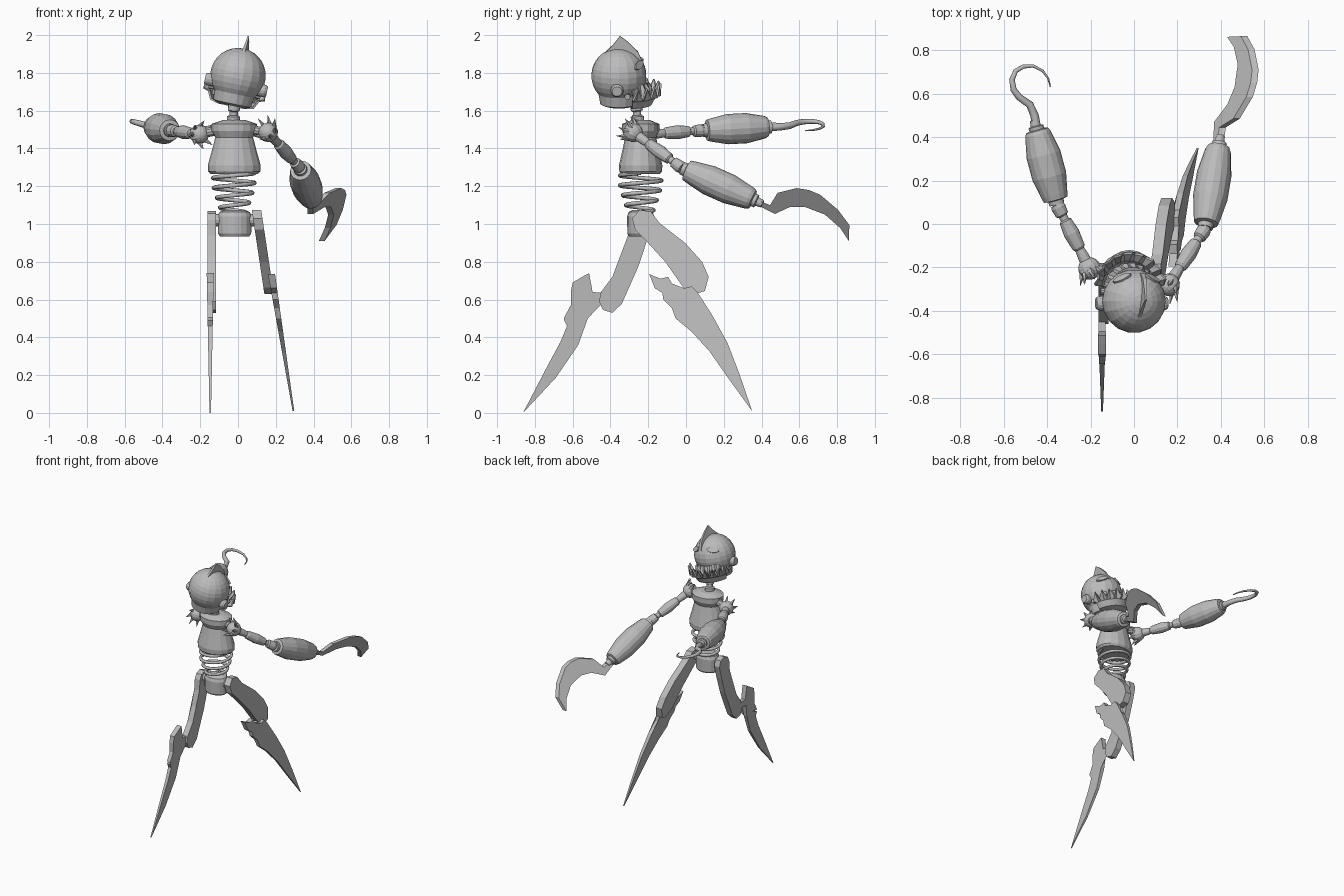
import bpy, bmesh, math
from mathutils import Vector, Matrix

cube = bpy.data.objects.get("Cube")
if cube:
    bpy.data.objects.remove(cube, do_unlink=True)

GREY = (0.5, 0.5, 0.5, 1)
grey = bpy.data.materials.new("grey")
grey.use_nodes = True
grey.diffuse_color = GREY
grey.node_tree.nodes["Principled BSDF"].inputs["Base Color"].default_value = GREY


def finish(name, bm, matrix=None):
    bmesh.ops.recalc_face_normals(bm, faces=bm.faces)
    mesh = bpy.data.meshes.new(name)
    bm.to_mesh(mesh)
    bm.free()
    mesh.materials.append(grey)
    obj = bpy.data.objects.new(name, mesh)
    bpy.context.scene.collection.objects.link(obj)
    if matrix:
        obj.matrix_world = matrix
    return obj


def lathe(name, profile, a, b, sides=16, squash=1.0, matrix=None):
    """Turn (t, radius) pairs around the axis a-b, capped at both ends."""
    a, b = Vector(a), Vector(b)
    turn = (b - a).to_track_quat('Z', 'Y')
    bm = bmesh.new()
    rings = []
    for t, r in profile:
        ring = []
        for i in range(sides):
            ang = math.tau * i / sides
            p = Vector((r * math.cos(ang), r * squash * math.sin(ang), 0))
            ring.append(bm.verts.new(a.lerp(b, t) + turn @ p))
        rings.append(ring)
    for lo, hi in zip(rings, rings[1:]):
        for i in range(sides):
            j = (i + 1) % sides
            bm.faces.new((lo[i], lo[j], hi[j], hi[i]))
    bm.faces.new(rings[0])
    bm.faces.new(rings[-1])
    return finish(name, bm, matrix)


def plate(name, outline, x_at, thick_at, matrix=None):
    """Flat blade from a (y, z) outline; x and thickness follow y and z."""
    bm = bmesh.new()
    sides = [[bm.verts.new((x_at(y, z) + s * thick_at(y, z) / 2, y, z))
              for y, z in outline] for s in (-1, 1)]
    n = len(outline)
    for i in range(n):
        j = (i + 1) % n
        bm.faces.new((sides[0][i], sides[0][j], sides[1][j], sides[1][i]))
    caps = [bm.faces.new(s) for s in sides]
    bmesh.ops.triangulate(bm, faces=caps)
    return finish(name, bm, matrix)


def wire(name, points, radii, depth):
    cu = bpy.data.curves.new(name, 'CURVE')
    cu.dimensions = '3D'
    cu.bevel_depth = depth
    cu.bevel_resolution = 2
    cu.use_fill_caps = True
    sp = cu.splines.new('POLY')
    sp.points.add(len(points) - 1)
    for pt, co, r in zip(sp.points, points, radii):
        pt.co = (*co, 1)
        pt.radius = r
    cu.materials.append(grey)
    obj = bpy.data.objects.new(name, cu)
    bpy.context.scene.collection.objects.link(obj)


# Torso, neck, spring waist and pelvis
lathe("torso", [(0, .125), (.05, .138), (.16, .14), (.45, .117), (.68, .1),
                (.8, .12), (.93, .12), (1, .06)],
      (-.02, -.24, 1.265), (-.02, -.24, 1.55), squash=.82)
lathe("neck", [(0, .035), (.3, .035), (.35, .022), (.5, .022), (.55, .032), (1, .03)],
      (-.025, -.255, 1.53), (-.02, -.265, 1.66), 12)
steps, turns = 80, 4
coil = []
for i in range(steps + 1):
    f = i / steps
    r = .065 + .045 * min(1, f * 1.5)
    ang = math.tau * turns * f
    coil.append((-.022 + r * math.cos(ang), -.24 + r * math.sin(ang), 1.06 + .21 * f))
wire("waist_spring", coil, [1] * len(coil), .011)
lathe("pelvis", [(0, .078), (.1, .088), (.75, .09), (.92, .08), (1, .05)],
      (-.018, -.24, .935), (-.018, -.24, 1.075), squash=.8)
lathe("hip_axle", [(0, .032), (1, .032)], (-.13, -.24, 1.02), (.1, -.24, 1.02), 12)

# Head, tilted to one side
head_m = Matrix.Translation((0, -.355, 1.785)) @ Matrix.Rotation(math.radians(12), 4, 'Y')
R = .147
skull = [(math.sin(math.radians(e)), R * math.cos(math.radians(e)))
         for e in range(-42, 90, 12)] + [(1, .003)]
skull = [(-1.1, .075), (-1.03, .1)] + skull
lathe("skull", skull, (0, 0, 0), (0, 0, R), 18, matrix=head_m)
plate("head_fin", [(-.09, .09), (-.075, .125), (-.03, .17), (.005, .217), (.05, .185),
                   (.1, .135), (.13, .07), (.1, .06)],
      lambda y, z: .01 + y * .12, lambda y, z: .008 + .1 * max(0, .217 - z), head_m)
for side, tag in ((-1, "right"), (1, "left")):
    lathe(tag + "_ear", [(0, .034), (.8, .034), (1, .026)], (side * .1, -.01, -.05),
          (side * .168, -.01, -.05), 14, matrix=head_m)
    lathe(tag + "_jaw_pivot", [(0, .015), (1, .015)], (side * .09, .045, -.085),
          (side * .14, .045, -.085), 10, matrix=head_m)
    # Almond eye lying on the skull
    almond = []
    for i in range(12):
        ang = math.tau * i / 12
        almond.append((.045 * math.cos(ang), .02 * math.sin(ang) * abs(math.sin(ang)) ** .4))
    spot = Vector((side * .5, .74, .5)).normalized() * (R - .002)
    eye_m = (Matrix.Translation(spot) @ spot.to_track_quat('X', 'Z').to_matrix().to_4x4()
             @ Matrix.Rotation(side * .3, 4, 'X'))
    plate(tag + "_eye", almond, lambda y, z: 0, lambda y, z: .014, head_m @ eye_m)


def fang_band(name, rows, count=9, spread=1.45):
    """Bent band; rows hold (radius, z at valleys, z at points)."""
    bm = bmesh.new()
    n = 2 * count
    grid = []
    for r, z_even, z_odd in rows:
        line = []
        for i in range(n + 1):
            ang = spread * (2 * i / n - 1)
            line.append(bm.verts.new((r * math.sin(ang), .055 + r * math.cos(ang),
                                      z_odd if i % 2 else z_even)))
        grid.append(line)
    for lo, hi in zip(grid, grid[1:]):
        for i in range(n):
            bm.faces.new((lo[i], lo[i + 1], hi[i + 1], hi[i]))
    obj = finish(name, bm, head_m)
    mod = obj.modifiers.new("thickness", 'SOLIDIFY')
    mod.thickness = .012
    mod.offset = 0


fang_band("lower_jaw_fangs", [(.07, -.16, -.16), (.115, -.15, -.15), (.135, -.11, -.11),
                              (.165, -.1, -.04)])
fang_band("upper_fangs", [(.095, -.035, -.035), (.115, -.06, -.125)])

# Arms: spiked shoulder, jointed upper arm and swollen forearm
UPPER = [(0, .03), (.2, .026), (.3, .022), (.33, .03), (.55, .037), (.74, .029),
         (.76, .02), (.82, .02), (.84, .03), (.95, .034), (1, .03)]
FORE = [(0, .035), (.05, .036), (.06, .056), (.12, .062), (.35, .08), (.62, .08),
        (.88, .06), (.92, .052), (.93, .035), (.97, .035), (.98, .024), (1.05, .02)]


def arm(tag, shoulder, elbow, wrist, inner):
    s, e = Vector(shoulder), Vector(elbow)
    axis = (e - s).normalized()
    ball = [(math.sin(math.radians(d)), .052 * math.cos(math.radians(d)))
            for d in range(-85, 90, 17)]
    lathe(tag + "_shoulder", ball, s, s + axis * .052, 12)
    lathe(tag + "_shoulder_link", [(0, .025), (1, .025)], s, inner, 10)
    lathe(tag + "_upper_arm", UPPER, s, e, 12)
    lathe(tag + "_forearm", FORE, e, wrist, 16)
    turn = axis.to_track_quat('Z', 'Y')
    for i in range(8):
        ang = math.tau * i / 8
        out = turn @ Vector((math.cos(ang), math.sin(ang), 0))
        base = s + out * .036
        lathe(tag + "_shoulder_spike", [(0, .017), (1, .001)], base,
              base + (out * .6 - axis * .8) * .065, 5)


arm("right", (-.205, -.205, 1.475), (-.355, .09, 1.495), (-.455, .46, 1.515), (-.08, -.23, 1.5))
arm("left", (.16, -.28, 1.485), (.328, -.02, 1.295), (.395, .385, 1.115), (.06, -.25, 1.5))

# Right hook and left scythe
hook = [(-.45, .45), (-.458, .5), (-.48, .55), (-.53, .585), (-.555, .62), (-.562, .665),
        (-.545, .705), (-.51, .725), (-.465, .728), (-.42, .705), (-.395, .67), (-.385, .632)]
wire("right_hook", [(x, y, 1.515 - (x + .46) * .28) for x, y in hook],
     [1.1 - .085 * i for i in range(len(hook))], .019)
plate("left_scythe", [(.37, 1.13), (.445, 1.1), (.485, 1.165), (.585, 1.19), (.65, 1.18),
                      (.71, 1.155), (.805, 1.075), (.865, .995), (.862, .91), (.815, .98),
                      (.735, 1.05), (.63, 1.09), (.55, 1.09), (.47, 1.053), (.38, 1.1)],
      lambda y, z: -.584 + .419 * y + .732 * z, lambda y, z: .03)

# Legs: rounded thigh plates with barbed blade shins
plate("right_thigh", [(-.24, 1.07), (-.195, 1.055), (-.18, 1.01), (-.206, .915), (-.25, .78),
                      (-.34, .577), (-.39, .53), (-.44, .545), (-.46, .59), (-.45, .64),
                      (-.39, .72), (-.34, .825), (-.307, .94), (-.3, 1.02), (-.28, 1.055)],
      lambda y, z: -.14, lambda y, z: .045)
plate("right_shin", [(-.513, .74), (-.5, .67), (-.495, .64), (-.43, .635), (-.43, .595),
                     (-.505, .59), (-.52, .5), (-.57, .36), (-.69, .185), (-.863, 0),
                     (-.73, .255), (-.665, .375), (-.63, .46), (-.645, .49), (-.595, .51),
                     (-.645, .505), (-.61, .57), (-.61, .64), (-.6, .69), (-.55, .72)],
      lambda y, z: -.147, lambda y, z: .008 + .04 * z)
plate("left_thigh", [(-.285, 1.03), (-.245, 1.075), (-.185, 1.065), (-.14, 1.005), (-.005, .9),
                     (.085, .8), (.12, .72), (.1, .645), (.05, .63), (-.015, .665),
                     (-.11, .8), (-.215, .915), (-.27, .97)],
      lambda y, z: .1 + (1.06 - z) * .15, lambda y, z: .05)
plate("left_shin", [(-.195, .735), (-.165, .66), (-.125, .635), (-.12, .6), (-.075, .555),
                    (-.055, .5), (.03, .43), (.125, .325), (.23, .175), (.35, .01),
                    (.285, .2), (.22, .37), (.14, .515), (.07, .59), (.06, .64),
                    (.03, .67), (-.01, .66), (-.075, .685), (-.095, .72), (-.135, .71)],
      lambda y, z: .295 - z * .16, lambda y, z: .008 + .04 * z)
